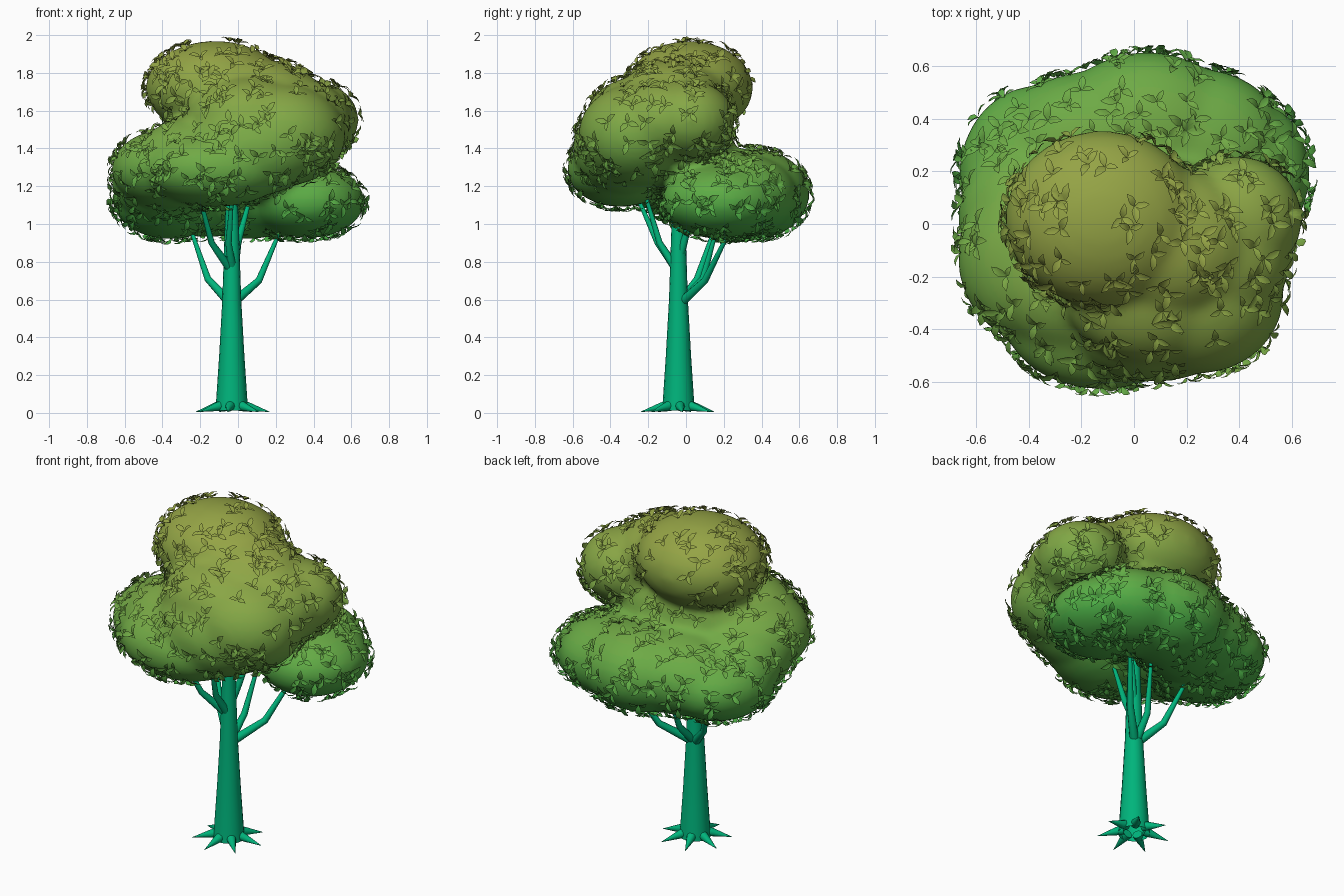
import bpy, bmesh, math, random
from mathutils import Vector

if "Cube" in bpy.data.objects:
    bpy.data.objects.remove(bpy.data.objects["Cube"])

random.seed(4)
CX, CY = -0.033, -0.04          # trunk axis


def material(name, rgb):
    m = bpy.data.materials.new(name)
    m.diffuse_color = (*rgb, 1)
    m.use_nodes = True
    m.node_tree.nodes["Principled BSDF"].inputs["Base Color"].default_value = m.diffuse_color
    return m


bark = material("bark", (0.0, 0.46, 0.20))

# foliage runs from green at the bottom to olive at the top
LOW, HIGH, BANDS = Vector((0.07, 0.42, 0.06)), Vector((0.30, 0.37, 0.06)), 20
greens = [material(f"foliage_{i}", LOW.lerp(HIGH, i / (BANDS - 1))) for i in range(BANDS)]


def colour_by_height(mesh):
    for m in greens:
        mesh.materials.append(m)
    for p in mesh.polygons:
        t = (p.center.z - 1.0) / 0.9
        p.material_index = max(0, min(BANDS - 1, int(t * BANDS)))


def add_object(name, mesh):
    ob = bpy.data.objects.new(name, mesh)
    bpy.context.collection.objects.link(ob)
    return ob


def baked(ob, name):
    """Replace a curve or modified object by its final mesh."""
    dg = bpy.context.evaluated_depsgraph_get()
    mesh = bpy.data.meshes.new_from_object(ob.evaluated_get(dg))
    bpy.data.objects.remove(ob)
    return add_object(name, mesh)


def limbs(name, paths, resolution, caps=True):
    """Tapered round tubes; every path point is x, y, z, radius."""
    cu = bpy.data.curves.new(name, 'CURVE')
    cu.dimensions = '3D'
    cu.bevel_depth = 1
    cu.bevel_resolution = resolution
    cu.use_fill_caps = caps
    for path in paths:
        sp = cu.splines.new('POLY')
        sp.points.add(len(path) - 1)
        for pt, (x, y, z, r) in zip(sp.points, path):
            pt.co = (x, y, z, 1)
            pt.radius = r
    ob = baked(add_object(name + "_curve", cu), name)
    ob.data.materials.clear()
    ob.data.materials.append(bark)
    ob.data.shade_smooth()
    return ob


# trunk, open at the foot
limbs("trunk", [[(CX, CY, 0.012, 0.087), (CX, CY, 0.06, 0.083), (CX, CY, 0.3, 0.067),
                 (CX, CY, 0.6, 0.05), (CX, CY, 0.9, 0.04), (CX, CY, 1.25, 0.028)]], 6, False)

# branches
limbs("branches", [
    [(-0.03, -0.03, 0.58, 0.026), (0.11, 0.10, 0.70, 0.019), (0.23, 0.24, 0.98, 0.009)],
    [(-0.04, -0.03, 0.58, 0.026), (-0.16, 0.06, 0.71, 0.019), (-0.26, 0.16, 1.0, 0.009)],
    [(-0.04, -0.05, 0.76, 0.024), (-0.14, -0.15, 0.90, 0.017), (-0.21, -0.27, 1.17, 0.009)],
    [(-0.03, -0.05, 0.76, 0.024), (-0.05, -0.14, 0.90, 0.017), (-0.03, -0.22, 1.17, 0.009)],
    [(-0.03, -0.04, 0.80, 0.024), (0.01, 0.0, 0.94, 0.018), (0.07, 0.05, 1.16, 0.009)],
    [(-0.035, -0.03, 0.58, 0.024), (-0.02, 0.09, 0.71, 0.018), (0.02, 0.17, 1.0, 0.009)],
], 3)

# root spikes around the foot
roots = []
for i in range(7):
    a = -math.pi / 4 + i * math.tau / 7
    c, s = math.cos(a), math.sin(a)
    roots.append([(CX + r * c, CY + r * s, z, w) for r, z, w in
                  ((0.06, 0.04, 0.028), (0.10, 0.03, 0.022), (0.2, 0.006, 0.001))])
limbs("roots", roots, 3)

# crown: lumps winding upwards, fused into one smooth mass (centre, radii)
lumps = [
    # low back sweep, right to left
    ((0.37, 0.19, 1.12), (0.30, 0.32, 0.195)), ((0.25, 0.30, 1.15), (0.33, 0.29, 0.22)),
    ((0.05, 0.355, 1.16), (0.36, 0.30, 0.24)), ((-0.16, 0.28, 1.16), (0.38, 0.30, 0.23)),
    ((-0.36, 0.19, 1.13), (0.305, 0.34, 0.21)), ((-0.39, 0.03, 1.22), (0.28, 0.28, 0.22)),
    # middle front sweep, left to right
    ((-0.36, -0.13, 1.29), (0.31, 0.33, 0.215)), ((-0.12, -0.35, 1.29), (0.38, 0.28, 0.20)),
    ((-0.20, -0.22, 1.34), (0.35, 0.29, 0.23)), ((0.08, -0.33, 1.40), (0.36, 0.27, 0.25)),
    ((0.24, -0.27, 1.47), (0.33, 0.30, 0.27)), ((0.30, -0.12, 1.54), (0.30, 0.27, 0.235)),
    ((0.39, 0.02, 1.55), (0.25, 0.24, 0.21)), ((0.06, -0.25, 1.56), (0.33, 0.28, 0.22)),
    # top
    ((0.12, -0.07, 1.66), (0.33, 0.29, 0.21)), ((-0.12, 0.02, 1.72), (0.37, 0.335, 0.25)),
    # core
    ((0.0, 0.0, 1.38), (0.44, 0.26, 0.26)),
]
bm = bmesh.new()
for c, r in lumps:
    ball = bmesh.ops.create_icosphere(bm, subdivisions=4, radius=1)["verts"]
    for v in ball:
        v.co = Vector([c[k] + v.co[k] * r[k] for k in range(3)])
me = bpy.data.meshes.new("lumps")
bm.to_mesh(me)
bm.free()
ob = add_object("lumps", me)
rm = ob.modifiers.new("fuse", 'REMESH')
rm.mode = 'VOXEL'
rm.voxel_size = 0.022
sm = ob.modifiers.new("soften", 'SMOOTH')
sm.factor = 0.5
sm.iterations = 14
crown = baked(ob, "crown")
crown.data.shade_smooth()
colour_by_height(crown.data)

# leaves: sprigs of three folded, curling leaves scattered over the crown
bm = bmesh.new()


def leaf(base, along, side, up, size):
    rows = []
    for t, w, h in ((0, 0.03, 0.0), (0.3, 0.24, 0.2), (0.65, 0.2, 0.32), (1, 0.01, 0.3)):
        mid = base + (along * t + up * h) * size
        edge = up * (0.3 * w * size)
        rows.append([bm.verts.new(mid - side * w * size + edge), bm.verts.new(mid),
                     bm.verts.new(mid + side * w * size + edge)])
    for a, b in zip(rows, rows[1:]):
        for k in (0, 1):
            bm.faces.new((a[k], a[k + 1], b[k + 1], b[k]))


polys = crown.data.polygons
for p in random.choices(polys, weights=[q.area for q in polys], k=600):
    n = p.normal.copy()
    t = n.orthogonal().normalized()
    b = n.cross(t)
    spin = random.uniform(0, math.tau)
    for k in range(3):
        a = spin + k * 1.9 + random.uniform(-0.4, 0.4)
        along = t * math.cos(a) + b * math.sin(a)
        leaf(p.center + n * 0.003, along, along.cross(n), n, random.uniform(0.045, 0.07))
me = bpy.data.meshes.new("leaves")
bm.to_mesh(me)
bm.free()
leaves = add_object("leaves", me)
me.shade_smooth()
colour_by_height(me)
